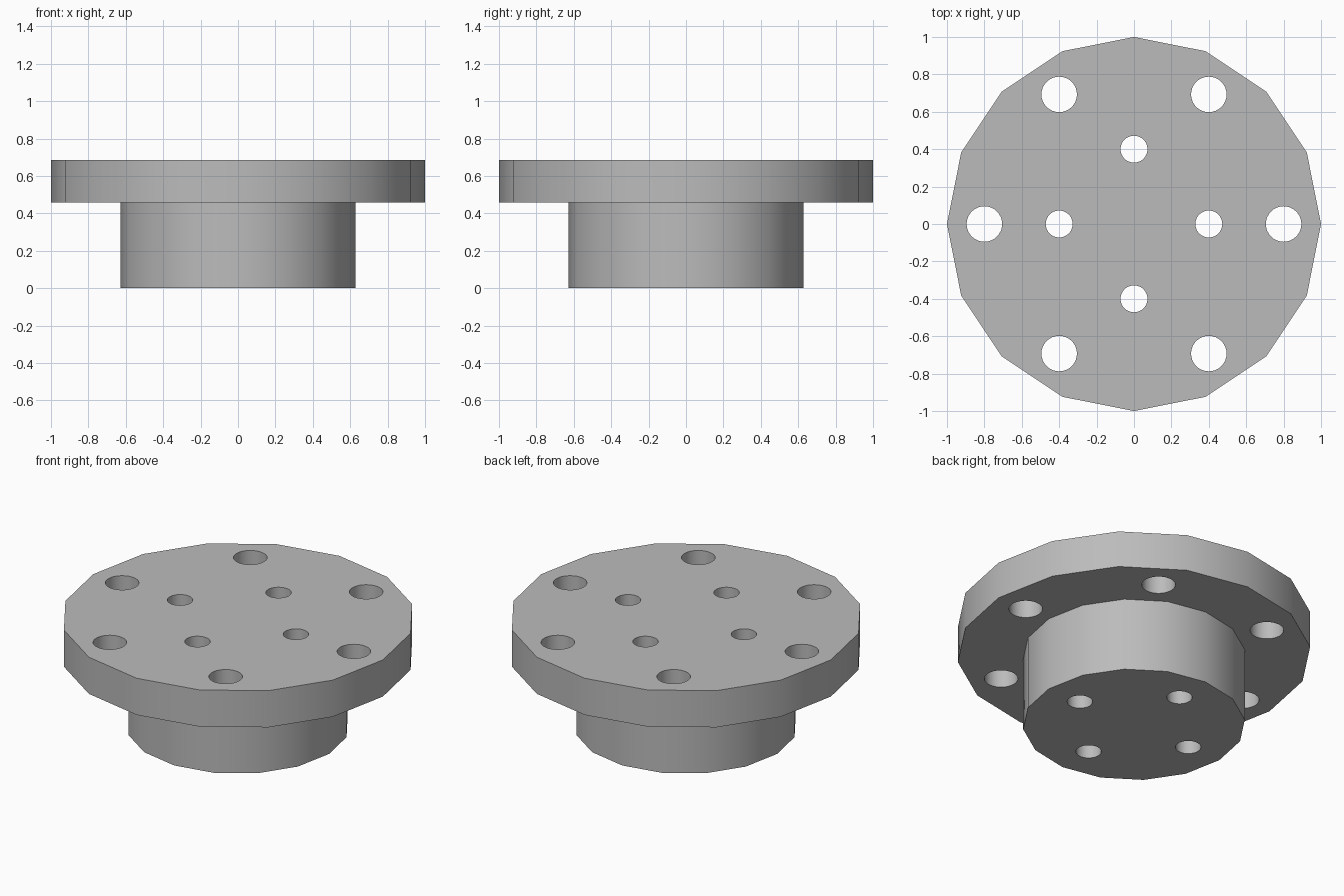
import bpy
import bmesh
from math import cos, sin, tau
from mathutils import Matrix

old = bpy.data.objects.get("Cube")
if old:
    bpy.data.objects.remove(old, do_unlink=True)

SIDES = 16
HUB_RADIUS, HUB_TOP = 0.629, 0.457
PLATE_RADIUS, PLATE_TOP = 1.0, 0.686

steel = bpy.data.materials.new("plain_grey")
steel.use_nodes = True
grey = (0.5, 0.5, 0.5, 1)
steel.diffuse_color = grey
steel.node_tree.nodes["Principled BSDF"].inputs["Base Color"].default_value = grey


def make_object(name, bm):
    bmesh.ops.recalc_face_normals(bm, faces=bm.faces)
    mesh = bpy.data.meshes.new(name)
    bm.to_mesh(mesh)
    bm.free()
    mesh.materials.append(steel)
    obj = bpy.data.objects.new(name, mesh)
    bpy.context.collection.objects.link(obj)
    return obj


# Hub and plate as one stepped solid
bm = bmesh.new()
rings = []
for radius, z in ((HUB_RADIUS, 0), (HUB_RADIUS, HUB_TOP),
                  (PLATE_RADIUS, HUB_TOP), (PLATE_RADIUS, PLATE_TOP)):
    rings.append([bm.verts.new((radius * cos(tau * i / SIDES),
                                radius * sin(tau * i / SIDES), z))
                  for i in range(SIDES)])
for low, high in zip(rings, rings[1:]):
    for i in range(SIDES):
        j = (i + 1) % SIDES
        bm.faces.new((low[i], low[j], high[j], high[i]))
bm.faces.new(rings[0])
bm.faces.new(rings[-1])
flange = make_object("stepped_flange", bm)

# Bolt hole drills: six around the rim, four through the hub
bm = bmesh.new()
for count, circle, radius in ((6, 0.8, 0.095), (4, 0.4, 0.072)):
    for i in range(count):
        a = tau * i / count
        bmesh.ops.create_cone(
            bm, cap_ends=True, segments=32, radius1=radius, radius2=radius, depth=2,
            matrix=Matrix.Translation((circle * cos(a), circle * sin(a), 0.3)))
drills = make_object("hole_drills", bm)
drills.hide_render = True

cut = flange.modifiers.new("bolt_holes", "BOOLEAN")
cut.operation = "DIFFERENCE"
cut.solver = "EXACT"
cut.object = drills

bpy.ops.object.select_all(action="DESELECT")
flange.select_set(True)
bpy.context.view_layer.objects.active = flange
bpy.ops.object.modifier_apply(modifier=cut.name)
bpy.data.objects.remove(drills, do_unlink=True)

# Smooth walls with crisp rims
bpy.ops.object.shade_smooth_by_angle(angle=0.6)
